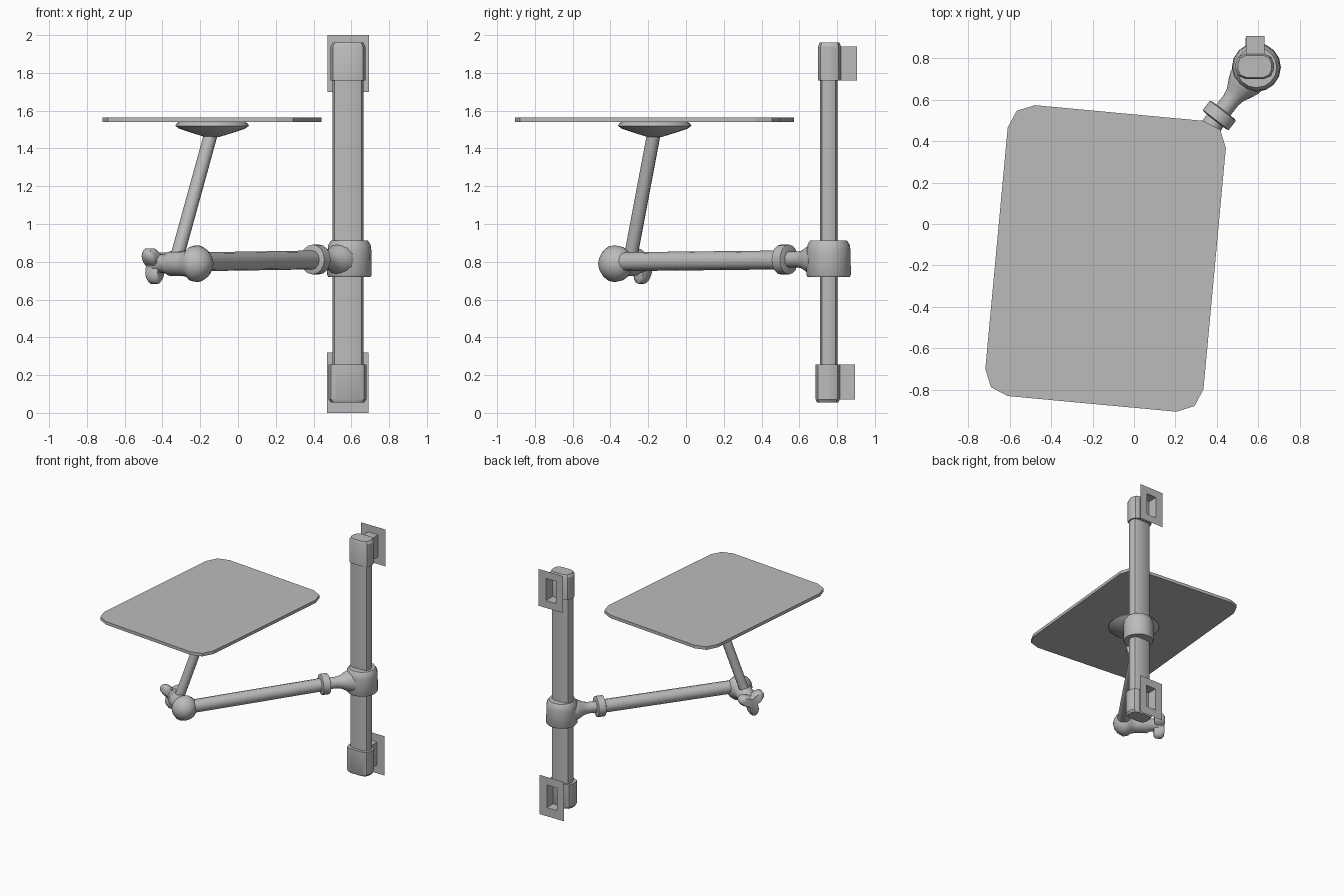
import bpy
import bmesh
from math import sin, cos, pi, radians
from mathutils import Vector, Matrix

cube = bpy.data.objects.get("Cube")
if cube:
    bpy.data.objects.remove(cube, do_unlink=True)

grey = bpy.data.materials.new("satin_grey")
grey.use_nodes = True
GREY = (0.5, 0.5, 0.5, 1)
grey.diffuse_color = GREY
grey.node_tree.nodes["Principled BSDF"].inputs["Base Color"].default_value = GREY


def loft(name, loops, caps=True, smooth=35):
    """Skin a row of equal-length point loops."""
    bm = bmesh.new()
    rows = [[bm.verts.new(p) for p in loop] for loop in loops]
    n = len(rows[0])
    for a, b in zip(rows, rows[1:]):
        for i in range(n):
            j = (i + 1) % n
            bm.faces.new((a[i], a[j], b[j], b[i]))
    if caps:
        bm.faces.new(rows[0][::-1])
        bm.faces.new(rows[-1])
        bmesh.ops.recalc_face_normals(bm, faces=bm.faces)
    mesh = bpy.data.meshes.new(name)
    bm.to_mesh(mesh)
    bm.free()
    mesh.materials.append(grey)
    obj = bpy.data.objects.new(name, mesh)
    bpy.context.collection.objects.link(obj)
    if smooth:
        bpy.ops.object.select_all(action="DESELECT")
        obj.select_set(True)
        bpy.context.view_layer.objects.active = obj
        bpy.ops.object.shade_smooth_by_angle(angle=radians(smooth))
    return obj


def frame(origin, axis):
    """Matrix whose local z runs along axis, with local y kept upright."""
    z = Vector(axis).normalized()
    x = Vector((0, 0, 1)).cross(z)
    x = x.normalized() if x.length > 1e-4 else Vector((1, 0, 0))
    y = z.cross(x)
    return Matrix.Translation(origin) @ Matrix((x, y, z)).transposed().to_4x4()


def lathe(name, origin, axis, profile, sides=16):
    """Turn (distance, radius) pairs around an axis."""
    m = frame(origin, axis)
    ring = [(cos(2 * pi * i / sides), sin(2 * pi * i / sides)) for i in range(sides)]
    return loft(name, [[m @ Vector((r * c, r * s, d)) for c, s in ring] for d, r in profile])


def rod(name, start, end, radius, sides=12):
    axis = Vector(end) - Vector(start)
    return lathe(name, start, axis, [(0, radius), (axis.length, radius)], sides)


def rounded(hx, hy, r, steps):
    """Rectangle outline with rounded corners."""
    pts = []
    for k, (sx, sy) in enumerate(((1, 1), (-1, 1), (-1, -1), (1, -1))):
        for i in range(steps + 1):
            a = pi / 2 * (k + i / steps)
            pts.append((sx * (hx - r) + r * cos(a), sy * (hy - r) + r * sin(a)))
    return pts


def stack(name, centre, outline, levels, turn=0, smooth=25):
    """Upright prism from (height, scale) levels."""
    m = Matrix.Translation((*centre, 0)) @ Matrix.Rotation(turn, 4, "Z")
    return loft(name, [[m @ Vector((x * s, y * s, z)) for x, y in outline]
                       for z, s in levels], smooth=smooth)


# Wall pole and its end caps
POLE = (0.582, 0.756)
stack("pole", POLE, rounded(0.082, 0.046, 0.036, 2), [(0.1, 1), (1.9, 1)])
stack("bottom_cap", (0.58, 0.75), rounded(0.1, 0.064, 0.045, 2),
      [(0.055, 0.88), (0.072, 1), (0.255, 1)])
stack("top_cap", (0.582, 0.76), rounded(0.092, 0.06, 0.045, 2),
      [(1.76, 1), (1.94, 1), (1.96, 0.88)])


# Wall brackets: a thin plate whose opening leads into a hollow box
def bracket(name, cx, back, plate, box):
    def rect(half, z, y):
        return [(cx + sx * half, y, z[k]) for sx, k in ((-1, 0), (1, 0), (1, 1), (-1, 1))]
    loft(name, [rect(0.11, plate, back), rect(0.045, box, back),
                rect(0.045, box, 0.8)], caps=False, smooth=0)


bracket("bottom_bracket", 0.582, 0.896, (0, 0.32), (0.07, 0.255))
bracket("top_bracket", 0.584, 0.906, (1.7, 2.0), (1.76, 1.94))

# Sliding collar with flared neck and locking ring
HUB = Vector((0.59, 0.755, 0.812))
neck_dir = Vector((-0.61, -0.79, 0))
lathe("collar", (0.59, 0.755, 0.72), (0, 0, 1),
      [(0, 0.112), (0.01, 0.118), (0.14, 0.116), (0.17, 0.112), (0.192, 0.098)])
lathe("collar_neck", HUB, neck_dir,
      [(0, 0.09), (0.09, 0.087), (0.13, 0.07), (0.165, 0.051), (0.2, 0.043), (0.28, 0.043)])
lathe("locking_ring", HUB, neck_dir,
      [(0.26, 0.066), (0.265, 0.079), (0.32, 0.079), (0.325, 0.066)])

# Swing arm
JOINT = Vector((-0.21, -0.38, 0.79))
rod("swing_arm", (0.42, 0.54, 0.81), JOINT + Vector((0, 0, 0.01)), 0.05)

# Elbow joint: domed head and axle
axle_dir = Vector((-0.82, 0.57, 0))
lathe("elbow_joint", JOINT, axle_dir,
      [(-0.075, 0.012), (-0.066, 0.045), (-0.04, 0.076), (0, 0.098), (0.035, 0.094),
       (0.06, 0.074), (0.1, 0.066), (0.18, 0.066), (0.21, 0.05), (0.27, 0.05)])

# Three-lobed tightening knob on the axle end
m = frame(JOINT, axle_dir)
knob = []
for d, s in ((0.235, 0.8), (0.25, 1), (0.295, 1), (0.315, 0.8)):
    loop = []
    for i in range(36):
        a = 2 * pi * i / 36
        r = s * (0.077 + 0.032 * cos(3 * (a - radians(40))))
        loop.append(m @ Vector((r * cos(a), r * sin(a), d)))
    knob.append(loop)
loft("tightening_knob", knob, smooth=50)

# Strut, support dish and table top
TOP = (-0.137, -0.166)
rod("strut", (-0.33, -0.298, 0.8), (*TOP, 1.5), 0.036)
lathe("support_dish", (*TOP, 1.46), (0, 0, 1),
      [(0, 0.035), (0.02, 0.1), (0.045, 0.175), (0.06, 0.195), (0.075, 0.185), (0.082, 0.17)], 20)
stack("table_top", TOP, rounded(0.528, 0.704, 0.12, 2),
      [(1.54, 1), (1.565, 1)], turn=radians(-5.3), smooth=0)
